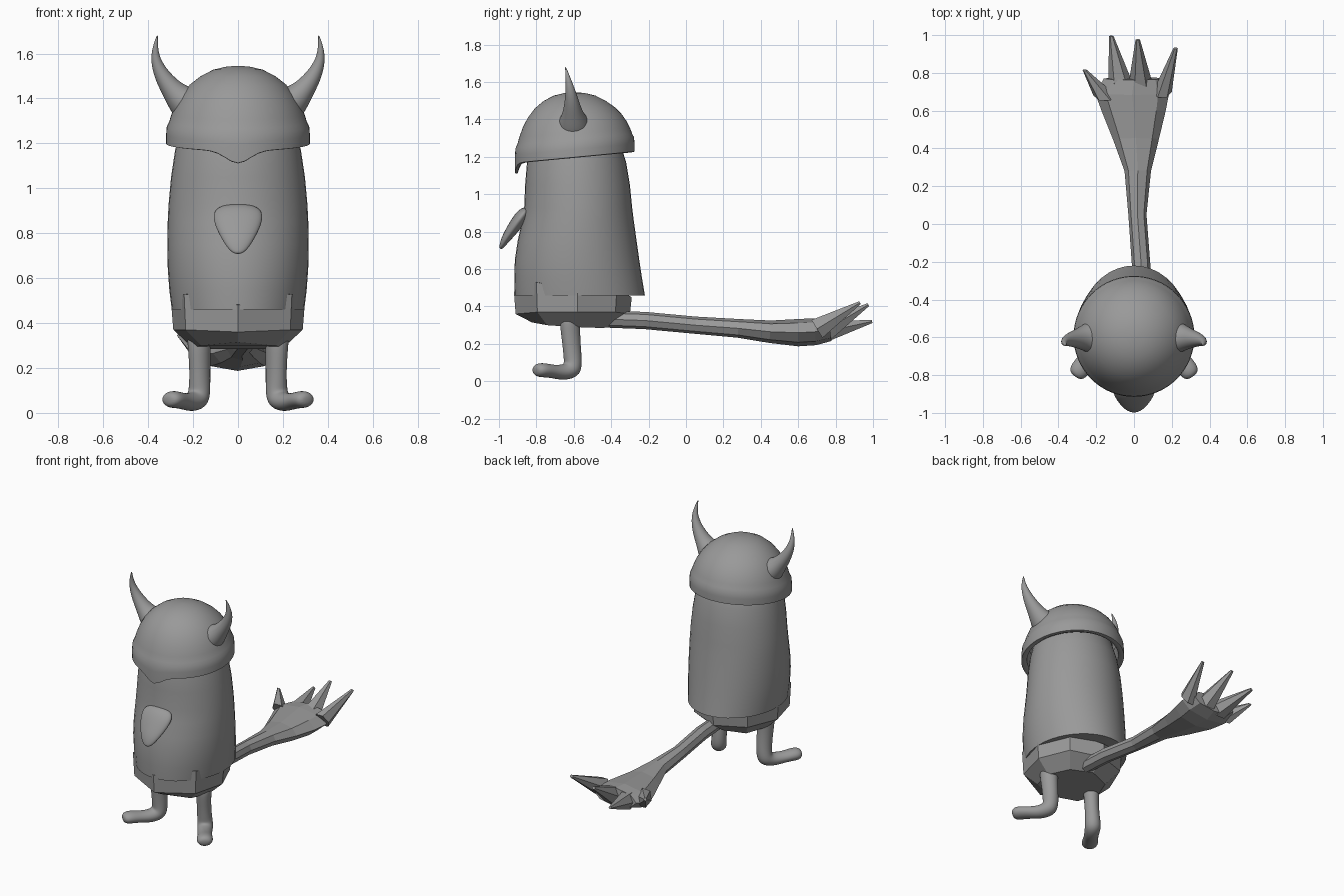
import bpy, bmesh, math
from mathutils import Vector

if "Cube" in bpy.data.objects:
    bpy.data.objects.remove(bpy.data.objects["Cube"], do_unlink=True)

grey = bpy.data.materials.new("plain_grey")
grey.use_nodes = True
colour = (0.32, 0.32, 0.32, 1)
grey.diffuse_color = colour
grey.node_tree.nodes["Principled BSDF"].inputs["Base Color"].default_value = colour


def loft(name, rings, style="flat", caps=(True, True)):
    """Skin a list of equal-length point rings; style is flat, smooth or soft."""
    bm = bmesh.new()
    loops = [[bm.verts.new(p) for p in ring] for ring in rings]
    n = len(loops[0])
    for a, b in zip(loops, loops[1:]):
        for i in range(n):
            j = (i + 1) % n
            bm.faces.new((a[i], a[j], b[j], b[i]))
    if caps[0]:
        bm.faces.new(loops[0])
    if caps[1]:
        bm.faces.new(loops[-1])
    bmesh.ops.recalc_face_normals(bm, faces=bm.faces)
    mesh = bpy.data.meshes.new(name)
    bm.to_mesh(mesh)
    bm.free()
    mesh.materials.append(grey)
    if style != "flat":
        mesh.polygons.foreach_set("use_smooth", [True] * len(mesh.polygons))
    if style == "smooth":
        mesh.set_sharp_from_angle(angle=math.radians(40))
    obj = bpy.data.objects.new(name, mesh)
    bpy.context.collection.objects.link(obj)
    if style == "soft":
        sub = obj.modifiers.new("soften", "SUBSURF")
        sub.levels = sub.render_levels = 2
    return obj


def angles(n):
    return [math.tau * i / n for i in range(n)]


def tube(name, path, side, sides=12, style="soft"):
    """Tube through (x, y, z, half width, half height) points; side is the width axis."""
    pts = [Vector(p[:3]) for p in path]
    side = Vector(side).normalized()
    rings = []
    for i, p in enumerate(path):
        tangent = pts[min(i + 1, len(pts) - 1)] - pts[max(i - 1, 0)]
        up = tangent.cross(side).normalized()
        rings.append([pts[i] + side * p[3] * math.cos(a) + up * p[4] * math.sin(a)
                      for a in angles(sides)])
    return loft(name, rings, style)


# Body: (z, half width, front y, back y)
body = [(.46, .295, -.915, -.22), (.55, .306, -.918, -.235), (.65, .313, -.915, -.25),
        (.75, .315, -.9, -.264), (.85, .313, -.878, -.278), (.93, .309, -.865, -.288),
        (1.05, .298, -.86, -.3), (1.17, .28, -.85, -.32), (1.3, .25, -.82, -.36),
        (1.4, .18, -.75, -.43)]
loft("body", [[(w * math.cos(a), (f + b) / 2 + (b - f) / 2 * math.sin(a), z)
               for a in angles(40)] for z, w, f, b in body], "smooth")

# Helmet: tilted rim with a small visor point, then a dome; (radius, height, visor share)
profile = [(.27, 1.30, 0), (.285, 1.205, 0), (.305, 1.195, 1), (.32, 1.198, 1),
           (.32, 1.24, .3), (.317, 1.275, 0), (.307, 1.295, 0), (.296, 1.33, 0),
           (.277, 1.375, 0), (.25, 1.42, 0), (.214, 1.462, 0), (.165, 1.5, 0),
           (.11, 1.528, 0), (.055, 1.541, 0), (.01, 1.545, 0)]
rings = []
for r, z, visor in profile:
    tilt = max(0, min(1, (1.5 - z) / .2)) * .095
    ring = []
    for a in angles(64):
        x, y = r * math.cos(a), r * math.sin(a)
        dip = .055 * visor * math.exp(-(x / .075) ** 2) if y < 0 else 0
        ring.append((x, y - .595, z + tilt * y - dip))
    rings.append(ring)
loft("helmet", rings, "smooth", (False, True))

# Beak-like nose
tube("nose", [(0, -.845, .925, .07, .015), (0, -.865, .9, .112, .035),
              (0, -.895, .86, .115, .038), (0, -.93, .81, .095, .033),
              (0, -.965, .76, .066, .025), (0, -.984, .725, .04, .015),
              (0, -.992, .708, .015, .008)], (1, 0, 0))

# Trousers: faceted band narrowing below, half outline mirrored
outline = [(0, -.92), (.24, -.8), (.297, -.58), (.21, -.37), (0, -.29)]
levels = [(1, (.48, .53, .48, .49, .45)), (.97, (.36, .37, .37, .37, .36)),
          (.68, (.315, .30, .29, .285, .29))]
rings = []
for s, heights in levels:
    half = [Vector((x * s, (y + .62) * s - .62, z)) for (x, y), z in zip(outline, heights)]
    rings.append(half + [Vector((-p.x, p.y, p.z)) for p in half[-2:0:-1]])
loft("trousers", rings)

# Horns and legs, one on each side
for m, label in ((1, "left"), (-1, "right")):
    horn = [(.2, -.6, 1.36, .1, .1), (.25, -.6, 1.39, .08, .075),
            (.29, -.605, 1.435, .056, .052), (.335, -.61, 1.495, .04, .038),
            (.365, -.618, 1.56, .026, .025), (.371, -.63, 1.62, .014, .014),
            (.358, -.645, 1.685, .002, .002)]
    tube(label + "_horn", [(m * x, y, z, a, b) for x, y, z, a, b in horn], (0, 1, 0))
    leg = [(.175, -.62, .36, .055, .06), (.172, -.62, .29, .05, .058),
           (.17, -.612, .2, .046, .052), (.17, -.605, .12, .048, .052),
           (.175, -.605, .062, .053, .06), (.205, -.655, .046, .048, .045),
           (.245, -.71, .052, .046, .036), (.28, -.76, .06, .054, .04),
           (.302, -.793, .06, .05, .038), (.312, -.808, .058, .025, .018)]
    tube(label + "_leg", [(m * x, y, z, a, b) for x, y, z, a, b in leg], (m * .81, .58, 0))

# Tail widening into a hand-like fan
tube("tail", [(.045, -.5, .335, .045, .045), (.038, -.22, .325, .049, .046),
              (.018, .05, .3, .048, .046), (.02, .28, .283, .07, .05),
              (.01, .45, .265, .122, .06), (-.002, .6, .26, .17, .073),
              (-.01, .69, .265, .195, .072), (0, .77, .275, .16, .06)],
     (1, 0, 0), 8, "flat")

# Fingers: base x, y, z, half width, then tip
fingers = [(-.155, .68, .275, .06, -.26, .815, .345), (-.07, .74, .265, .066, -.12, .995, .32),
           (.035, .75, .275, .062, .02, .975, .41), (.15, .7, .28, .05, .22, .93, .42)]
for i, (x, y, z, w, tx, ty, tz) in enumerate(fingers):
    tube("tail_finger_%d" % (i + 1), [(x, y, z, w, .065), (tx, ty, tz, .012, .01)],
         (1, 0, 0), 6, "flat")
